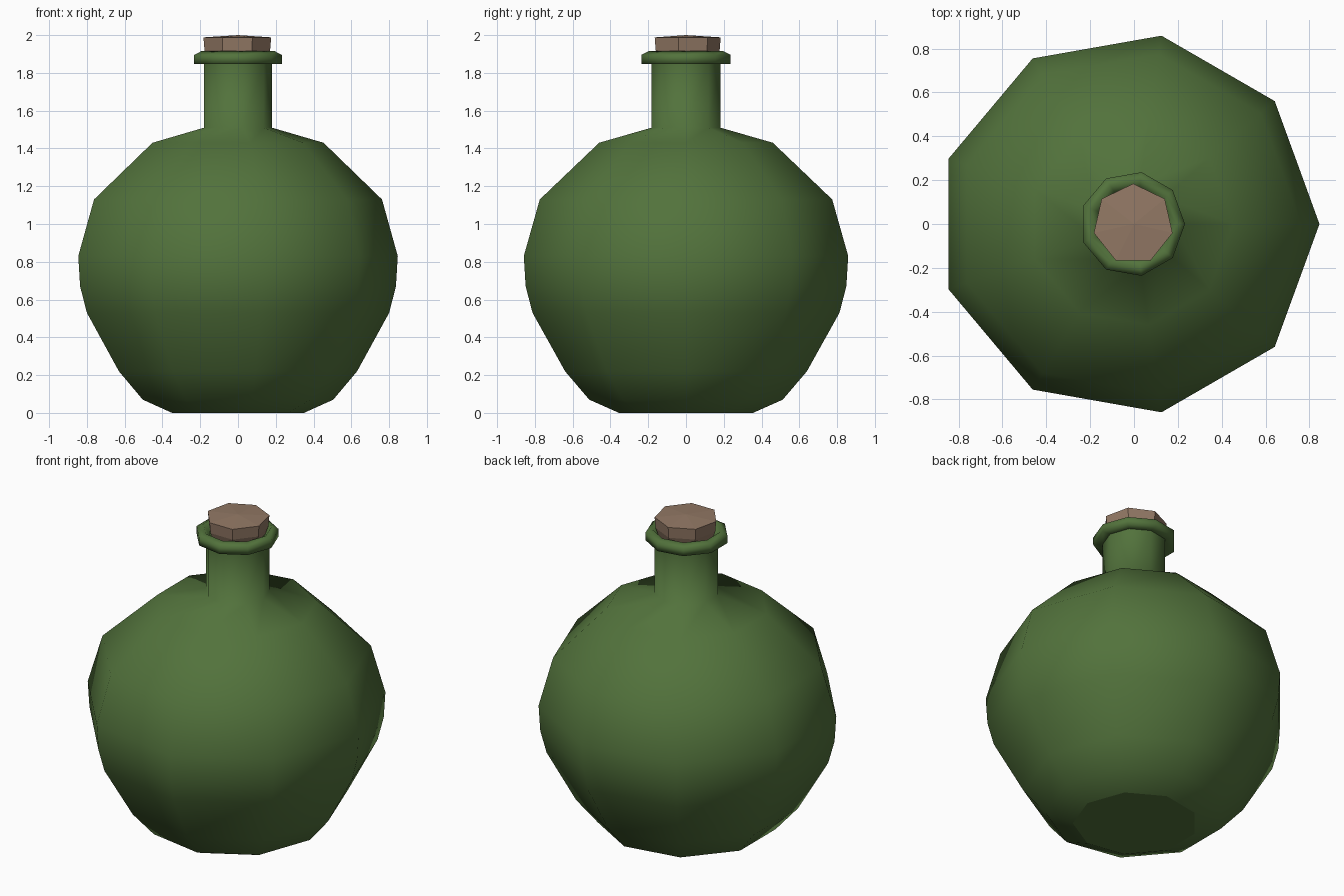
import bpy
import bmesh
from math import cos, sin, tau, radians

cube = bpy.data.objects.get("Cube")
if cube:
    bpy.data.objects.remove(cube, do_unlink=True)


def make_material(name, color):
    mat = bpy.data.materials.new(name)
    mat.use_nodes = True
    mat.diffuse_color = (*color, 1)
    mat.node_tree.nodes["Principled BSDF"].inputs["Base Color"].default_value = (*color, 1)
    return mat


def lathe(name, profile, sides, start, shift, mat, apex=None):
    """Stack polygon rings (radius, height); each ring leans off axis by shift * radius."""
    bm = bmesh.new()
    rings = []
    for r, z in profile:
        angles = [start + tau * i / sides for i in range(sides)]
        rings.append([bm.verts.new((r * (cos(a) + shift[0]), r * (sin(a) + shift[1]), z))
                      for a in angles])
    for low, high in zip(rings, rings[1:]):
        for i in range(sides):
            j = (i + 1) % sides
            bm.faces.new((low[i], low[j], high[j], high[i])).smooth = True
    # Flat base, and a flat or slightly raised top
    bm.faces.new(rings[0][::-1])
    if apex is None:
        bm.faces.new(rings[-1])
    else:
        tip = bm.verts.new((0, 0, apex))
        for i in range(sides):
            bm.faces.new((rings[-1][i], rings[-1][(i + 1) % sides], tip))
    mesh = bpy.data.meshes.new(name)
    bm.to_mesh(mesh)
    bm.free()
    mesh.materials.append(mat)
    obj = bpy.data.objects.new(name, mesh)
    bpy.context.collection.objects.link(obj)
    return obj


glass = make_material("green glass", (0.085, 0.17, 0.045))
cork = make_material("cork brown", (0.29, 0.19, 0.13))

# Round body running up into the neck
lathe("bottle_body",
      [(0.36, 0), (0.52, 0.07), (0.65, 0.22), (0.825, 0.53), (0.862, 0.67),
       (0.872, 0.83), (0.786, 1.13), (0.467, 1.43), (0.185, 1.51), (0.185, 1.86)],
      9, 0, (-0.03, 0), glass)

# Flared lip with a recessed mouth
lathe("bottle_lip",
      [(0.18, 1.848), (0.24, 1.848), (0.24, 1.895), (0.2, 1.915), (0.165, 1.87)],
      9, 0, (-0.03, 0), glass)

# Tapered stopper
stopper = lathe("cork_stopper", [(0.155, 1.855), (0.178, 1.92), (0.184, 1.988)],
                7, radians(90), (-0.02, 0), cork, apex=2.0)
for face in stopper.data.polygons:
    face.use_smooth = False
